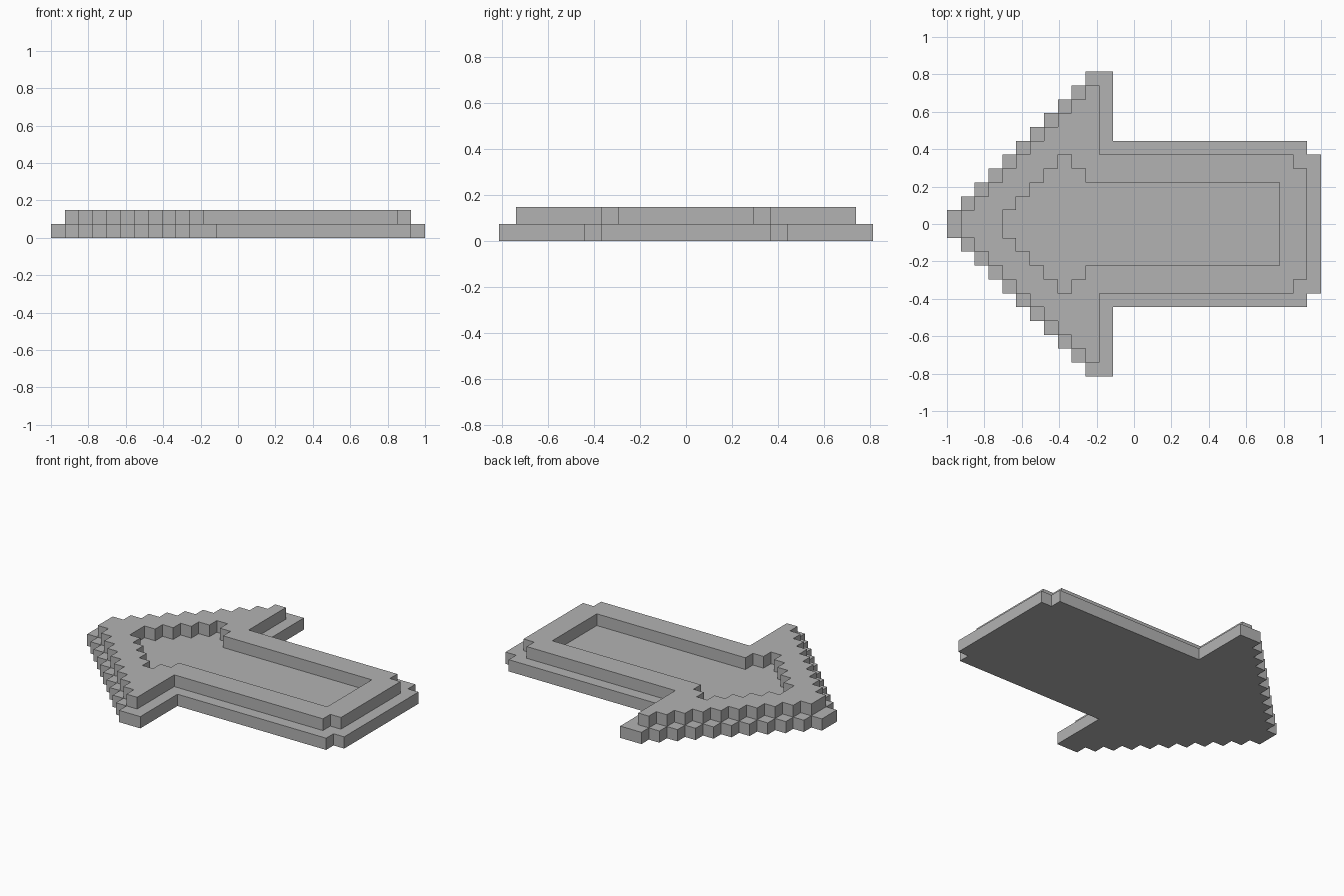
import bpy
import bmesh

if "Cube" in bpy.data.objects:
    bpy.data.objects.remove(bpy.data.objects["Cube"], do_unlink=True)

CELL = 2 / 27  # the whole arrow sits on a square grid, 27 cells long

grey = bpy.data.materials.new("plain grey")
grey.use_nodes = True
colour = (0.45, 0.45, 0.45, 1)
grey.diffuse_color = colour
grey.node_tree.nodes["Principled BSDF"].inputs["Base Color"].default_value = colour


def stepped_outline(start, halves):
    """Outline, mirrored in y, of grid columns with the given half widths."""
    side = []
    for i, half in enumerate(halves):
        if i == 0 or half != halves[i - 1]:
            if i:
                side.append((start + i, halves[i - 1]))
            side.append((start + i, half))
    side.append((start + len(halves), halves[-1]))
    loop = side + [(x, -y) for x, y in reversed(side)]
    return [(x * CELL - 1, y * CELL, 0) for x, y in loop]


def slab(name, z, outlines):
    """One-cell-thick plate; any outline after the first is a hole."""
    bm = bmesh.new()
    edges = []
    for outline in outlines:
        verts = [bm.verts.new(p) for p in outline]
        edges += [bm.edges.new((a, b)) for a, b in zip(verts, verts[1:] + verts[:1])]
    bmesh.ops.triangle_fill(bm, edges=edges, use_beauty=True, normal=(0, 0, 1))
    bm.normal_update()
    for face in bm.faces:
        if face.normal.z < 0:
            face.normal_flip()
    mesh = bpy.data.meshes.new(name)
    bm.to_mesh(mesh)
    bm.free()
    mesh.materials.append(grey)
    obj = bpy.data.objects.new(name, mesh)
    obj.location.z = z
    bpy.context.collection.objects.link(obj)
    solid = obj.modifiers.new("thickness", "SOLIDIFY")
    solid.thickness = CELL
    solid.offset = 1


# Stepped head, then shaft, then notched tail corners
base = stepped_outline(0, list(range(1, 12)) + [11] + [6] * 14 + [5])
rim = stepped_outline(1, list(range(1, 11)) + [5] * 14 + [4])
recess = stepped_outline(4, [1, 2, 3, 4, 5, 4] + [3] * 14)

slab("arrow_base", 0, [base])
slab("arrow_raised_rim", CELL, [rim, recess])
